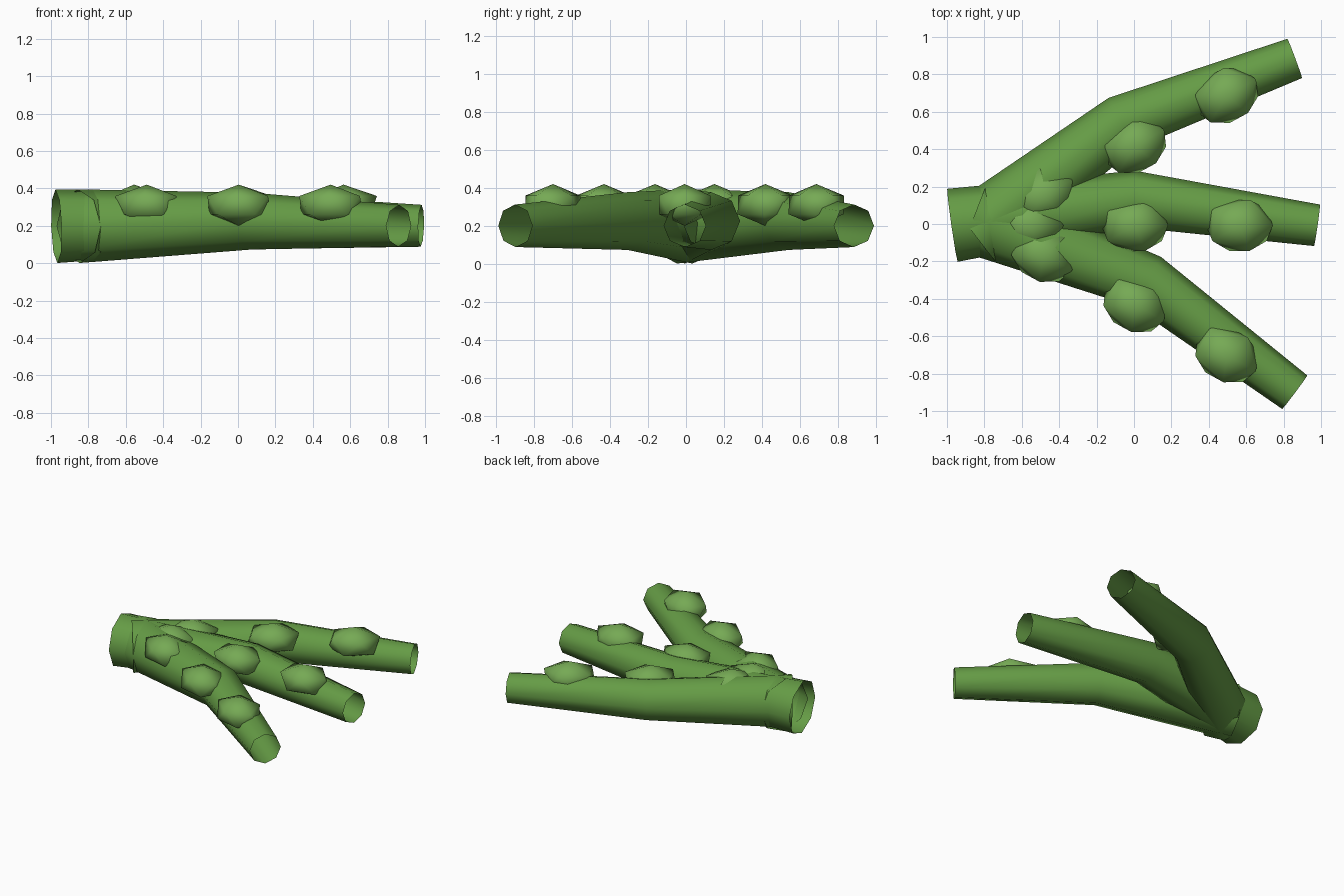
import bpy
import math
from mathutils import Matrix

if "Cube" in bpy.data.objects:
    bpy.data.objects.remove(bpy.data.objects["Cube"])


def material(name, color):
    m = bpy.data.materials.new(name)
    m.diffuse_color = (*color, 1)
    m.use_nodes = True
    m.node_tree.nodes["Principled BSDF"].inputs["Base Color"].default_value = m.diffuse_color
    return m


stem_mat = material("stem_green", (0.13, 0.33, 0.06))
bump_mat = material("bump_green", (0.18, 0.40, 0.09))

# Bent, tapering path of one arm: x, y, z, radius
PATH = [(-0.975, 0, 0.198, 0.197), (0, 0.14, 0.225, 0.152), (0.975, 0, 0.2, 0.112)]


# Open eight-sided tapered tube
def add_arm(name, place):
    cu = bpy.data.curves.new(name, 'CURVE')
    cu.dimensions = '3D'
    cu.bevel_depth = 1.0
    cu.bevel_resolution = 2
    cu.use_fill_caps = False
    sp = cu.splines.new('POLY')
    sp.points.add(len(PATH) - 1)
    for p, (x, y, z, r) in zip(sp.points, PATH):
        p.co = (x, y, z, 1)
        p.radius = r
    sp.use_smooth = True
    ob = bpy.data.objects.new(name, cu)
    bpy.context.collection.objects.link(ob)
    ob.matrix_world = place
    cu.materials.append(stem_mat)


# Flattened icosahedron bump
def add_bump(name, place, x):
    bpy.ops.mesh.primitive_ico_sphere_add(subdivisions=1, radius=1)
    ob = bpy.context.object
    ob.name = name
    ob.data.transform(Matrix.Diagonal((0.2, 0.16, 0.11, 1)))
    ob.matrix_world = place @ Matrix.Translation((x, 0, 0.31))
    ob.data.materials.append(bump_mat)
    bpy.ops.object.shade_smooth()


# Three arms fanning out from a shared base, three bumps on each
for label, side in (("lower", -1), ("middle", 0), ("upper", 1)):
    place = (Matrix.Translation((0.004, -0.007 + 0.425 * side, 0))
             @ Matrix.Rotation(0.5 * side, 4, 'Z'))
    add_arm(label + "_arm", place)
    for i, x in enumerate((-0.56, 0, 0.56)):
        add_bump(f"{label}_bump_{i + 1}", place, x)
